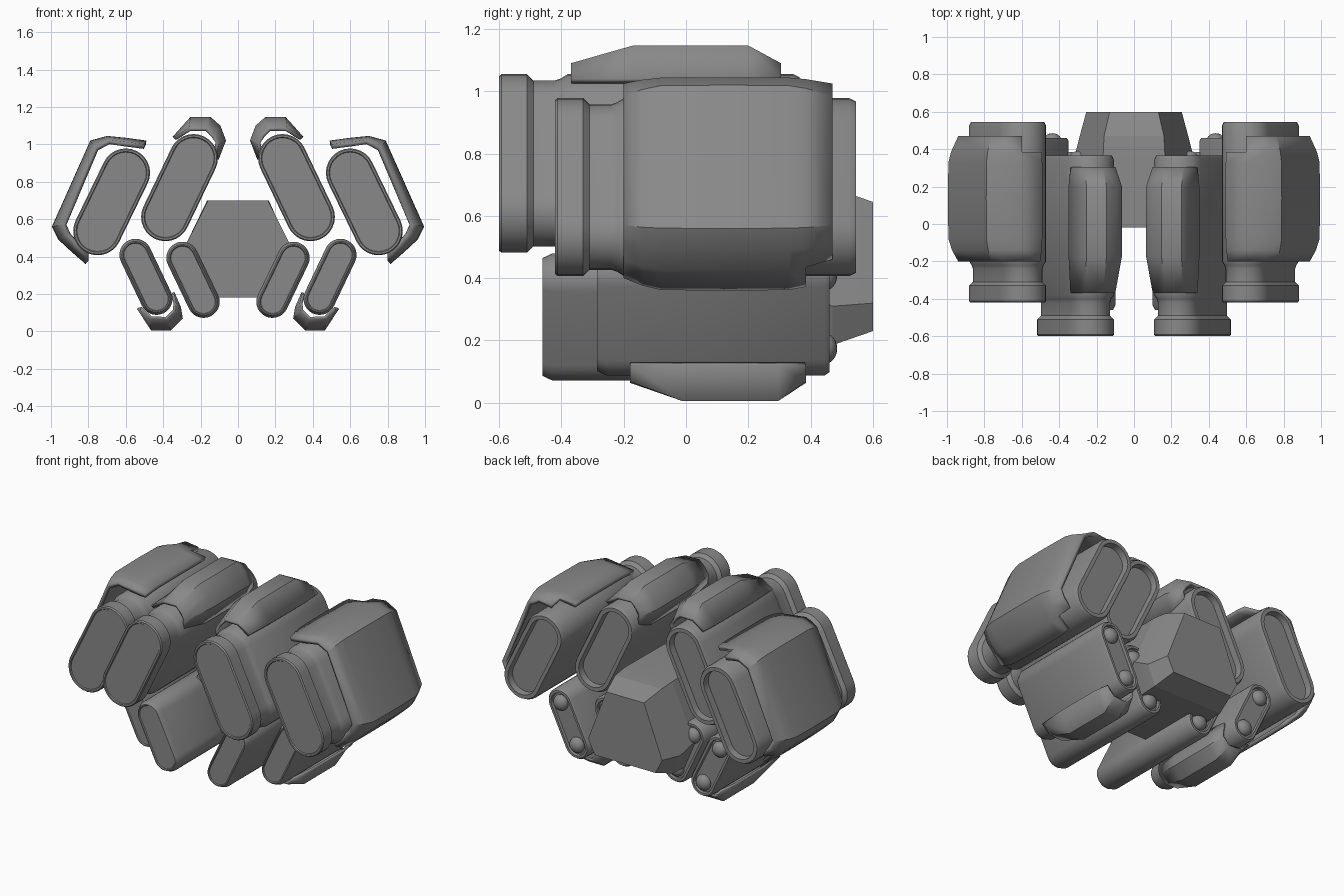
import bpy, bmesh, math
from mathutils import Vector

cube = bpy.data.objects.get("Cube")
if cube:
    bpy.data.objects.remove(cube, do_unlink=True)

grey = bpy.data.materials.new("matte_grey")
grey.use_nodes = True
grey.diffuse_color = (0.25, 0.25, 0.25, 1)
grey.node_tree.nodes["Principled BSDF"].inputs["Base Color"].default_value = grey.diffuse_color


def finish(name, bm, mirror=True, thickness=0, angle=35):
    """Turn a bmesh into a shaded, mirrored object."""
    mesh = bpy.data.meshes.new(name)
    bm.to_mesh(mesh)
    bm.free()
    mesh.materials.append(grey)
    obj = bpy.data.objects.new(name, mesh)
    bpy.context.collection.objects.link(obj)
    bpy.ops.object.select_all(action="DESELECT")
    obj.select_set(True)
    bpy.context.view_layer.objects.active = obj
    bpy.ops.object.shade_smooth_by_angle(angle=math.radians(angle))
    if thickness:
        shell = obj.modifiers.new("Shell", "SOLIDIFY")
        shell.thickness = thickness
        shell.offset = -1
    if mirror:
        obj.modifiers.new("Mirror", "MIRROR")
    return obj


def loft(bm, rings, closed=True, skip=()):
    """Join rings of points with quads; cap the ends of closed rings."""
    rows = [[bm.verts.new(p) for p in ring] for ring in rings]
    n = len(rows[0])
    for j, (a, b) in enumerate(zip(rows, rows[1:])):
        for i in range(n if closed else n - 1):
            if (j, i) not in skip:
                k = (i + 1) % n
                bm.faces.new((a[i], a[k], b[k], b[i]))
    if closed:
        bm.faces.new(rows[0])
        bm.faces.new(rows[-1])
        bmesh.ops.recalc_face_normals(bm, faces=bm.faces)


def stadium(top, bottom, r, y, steps=14):
    """Rounded slot outline around two centres, at depth y."""
    base = math.atan2(top[1] - bottom[1], top[0] - bottom[0]) - math.pi / 2
    ring = []
    for half, c in enumerate((top, bottom)):
        for s in range(steps + 1):
            a = base + math.pi * (half + s / steps)
            ring.append((c[0] + r * math.cos(a), y, c[1] + r * math.sin(a)))
    return ring


def pod(name, top, bottom, r, profile):
    bm = bmesh.new()
    loft(bm, [stadium(top, bottom, r + d, y) for y, d in profile])
    return finish(name, bm)


# Upper pods: front flange, narrow neck, long body, recessed rear panel
def upper_profile(front):
    steps = [(.006, -.02), (0, -.016), (0, -.006), (.008, 0), (.09, 0),
             (.11, -.02), (.18, -.02), (.2, -.013), (.22, 0), (.945, 0),
             (.965, -.01), (.965, -.033), (.925, -.038)]
    return [(front + y, d) for y, d in steps]


pod("outer_upper_pod", (.60, .848), (.751, .537), .13, upper_profile(-.42))
pod("inner_upper_pod", (.238, .925), (.388, .612), .13, upper_profile(-.6))


# Lower pods: plain slots with a bevelled front and a shallow rear panel
def lower_profile(front, back):
    return [(front + .006, -.024), (front, -.02), (front, -.014), (front + .03, 0),
            (back - .015, 0), (back, -.01), (back, -.024), (back - .015, -.028)]


lower_pods = {"outer_lower": ((.548, .409), (.436, .174), -.285, .46),
              "inner_lower": ((.297, .393), (.184, .158), -.46, .365)}
for name, (top, bottom, front, back) in lower_pods.items():
    pod(name + "_pod", top, bottom, .086, lower_profile(front, back))
    # Round studs on the rear panel
    bm = bmesh.new()
    for x, z in (top, bottom):
        made = bmesh.ops.create_uvsphere(bm, u_segments=20, v_segments=12, radius=.048)
        bmesh.ops.scale(bm, vec=(1, .8, 1), verts=made["verts"])
        bmesh.ops.translate(bm, vec=(x, back - .013, z), verts=made["verts"])
    finish(name + "_studs", bm)


# Armour plates: a wide section in the middle narrowing to both ends
def armour(name, wide, narrow, stations, thickness, skip=()):
    bm = bmesh.new()
    rings = []
    for y, t in stations:
        rings.append([Vector((n[0], y, n[1])).lerp(Vector((w[0], y, w[1])), t)
                      for w, n in zip(wide, narrow)])
    loft(bm, rings, closed=False, skip=skip)
    for v in [v for v in bm.verts if not v.link_faces]:
        bm.verts.remove(v)
    return finish(name, bm, thickness=thickness)


armour("outer_upper_armour",
       [(.49, 1.02), (.6, 1.035), (.7, 1.045), (.79, 1.02), (.995, .56), (.96, .49), (.89, .425), (.815, .36)],
       [(.50, 1.0), (.6, 1.013), (.69, 1.025), (.765, .985), (.94, .57), (.915, .51), (.87, .46), (.815, .40)],
       [(-.2, 0), (-.14, .6), (-.08, .95), (.14, 1), (.33, .95), (.385, .7), (.47, 0)], .025,
       skip={(5, 0), (5, 6)})

armour("inner_upper_armour",
       [(.104, .917), (.064, 1.02), (.094, 1.10), (.147, 1.147), (.254, 1.147), (.35, 1.04)],
       [(.112, .955), (.1, 1.01), (.125, 1.05), (.165, 1.09), (.262, 1.09), (.34, 1.04)],
       [(-.37, 0), (-.17, 1), (.2, 1), (.305, 0)], .02)

armour("lower_armour",
       [(.54, .12), (.465, .005), (.36, .005), (.295, .07), (.305, .13), (.34, .21)],
       [(.525, .12), (.47, .068), (.38, .064), (.335, .11), (.33, .15), (.34, .20)],
       [(-.18, 0), (-.01, 1), (.295, 1), (.385, 0)], .015)


# Central core: six-sided block, tapering at the rear
def core_ring(y, top, side, bottom):
    right = [Vector((x, y, z)) for x, z in (top, side, bottom)]
    return right + [Vector((-p.x, y, p.z)) for p in reversed(right)]


bm = bmesh.new()
loft(bm, [core_ring(-.02, (.16, .70), (.31, .40), (.18, .18)),
          core_ring(.37, (.165, .70), (.315, .36), (.24, .18)),
          core_ring(.47, (.16, .69), (.29, .31), (.24, .185)),
          core_ring(.6, (.13, .645), (.255, .32), (.21, .23))])
finish("core_block", bm, mirror=False, angle=10)
